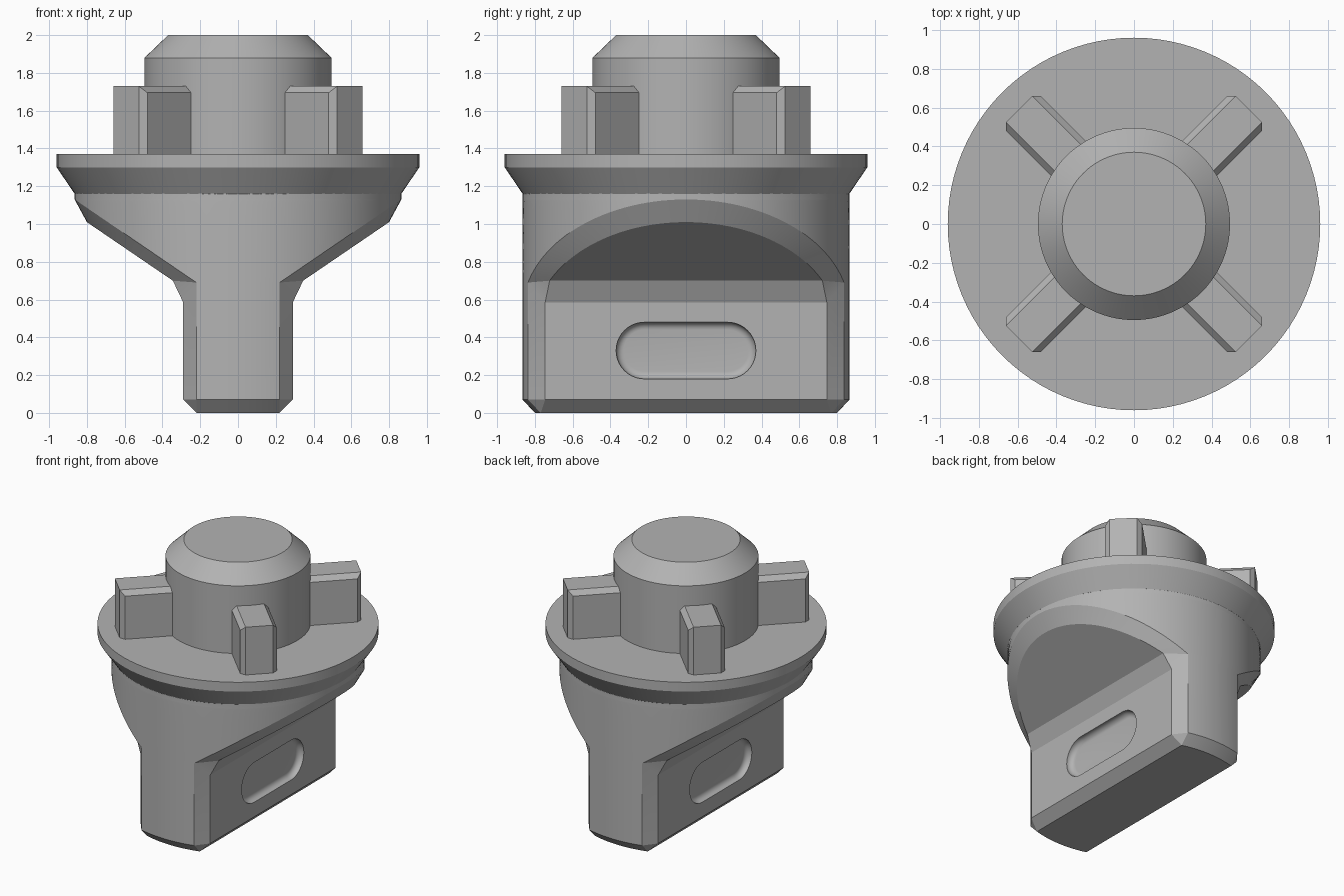
import bpy, bmesh
from math import sin, cos, pi, sqrt, atan2, radians

if "Cube" in bpy.data.objects:
    bpy.data.objects.remove(bpy.data.objects["Cube"])

GREY = (0.45, 0.45, 0.45, 1)
mat = bpy.data.materials.new("plain grey")
mat.use_nodes = True
mat.diffuse_color = GREY
mat.node_tree.nodes["Principled BSDF"].inputs["Base Color"].default_value = GREY


def loft(name, rings):
    """Skin a stack of equal-length rings and cap both ends."""
    bm = bmesh.new()
    rows = [[bm.verts.new(p) for p in ring] for ring in rings]
    n = len(rows[0])
    for lo, hi in zip(rows, rows[1:]):
        for i in range(n):
            j = (i + 1) % n
            bm.faces.new((lo[i], lo[j], hi[j], hi[i]))
    bm.faces.new(rows[0][::-1])
    bm.faces.new(rows[-1])
    bmesh.ops.remove_doubles(bm, verts=bm.verts, dist=1e-5)
    bmesh.ops.recalc_face_normals(bm, faces=bm.faces)
    mesh = bpy.data.meshes.new(name)
    bm.to_mesh(mesh)
    bm.free()
    obj = bpy.data.objects.new(name, mesh)
    bpy.context.collection.objects.link(obj)
    mesh.materials.append(mat)
    return obj


def activate(obj):
    bpy.ops.object.select_all(action="DESELECT")
    obj.select_set(True)
    bpy.context.view_layer.objects.active = obj


def smooth(obj):
    activate(obj)
    bpy.ops.object.shade_smooth_by_angle(angle=radians(22))


# Lower body: a cylinder narrowed to a flat blade, with chamfered edges
R, RB = 0.865, 0.80


def body_ring(px, pz, qx, qz, rb=RB, ra=R, n=40):
    b = sqrt(max(rb * rb - px * px, 0))
    th = atan2(sqrt(max(ra * ra - qx * qx, 0)), qx)
    half = [(px, -b, pz), (px, b, pz)]
    for i in range(n + 1):
        a = th + (pi - 2 * th) * i / n
        half.append((ra * cos(a), ra * sin(a), qz))
    return half + [(-x, -y, z) for x, y, z in half]


rings = [body_ring(0.22, 0, 0.22, 0, RB, RB),
         body_ring(0.29, 0.07, 0.22, 0.07),
         body_ring(0.29, 0.585, 0.22, 0.69),
         body_ring(0.345, 0.70, 0.22, 0.69)]
STEPS = 28
for k in range(1, STEPS + 1):
    t = sin(k / STEPS * pi / 2)
    rings.append(body_ring(0.345 + (RB - 0.345) * t, 0.70 + 0.31 * t,
                           0.22 + (R - 0.22) * t, 0.69 + 0.44 * t))
rings += [body_ring(R, z, R, z, R) for z in (1.13, 1.18)]
body = loft("blade_body", rings)


# Rounded slots pressed into both flat faces of the blade
def slot_ring(x, r, n=20):
    pts = []
    for side in (1, -1):
        for i in range(n + 1):
            a = -pi / 2 + pi * i / n
            pts.append((x, side * (0.22 + r * cos(a)), 0.33 + side * r * sin(a)))
    return pts


for side in (1, -1):
    levels = [slot_ring(side * 0.33, 0.15)]
    for k in range(7):
        a = k / 6 * pi / 2
        levels.append(slot_ring(side * (0.285 - 0.04 * sin(a)), 0.11 + 0.04 * cos(a)))
    cutter = loft("slot_cutter", levels)
    cutter.hide_render = True
    mod = body.modifiers.new("slot", "BOOLEAN")
    mod.operation = "DIFFERENCE"
    mod.solver = "EXACT"
    mod.object = cutter
    activate(body)
    bpy.ops.object.modifier_apply(modifier=mod.name)
    bpy.data.objects.remove(cutter)
smooth(body)


# Flange and hub: turned profiles
def turned(name, profile, n=96):
    obj = loft(name, [[(r * cos(2 * pi * i / n), r * sin(2 * pi * i / n), z)
                       for i in range(n)] for r, z in profile])
    smooth(obj)


turned("flange", [(R, 1.16), (0.96, 1.30), (0.96, 1.37)])
turned("hub", [(0.495, 1.35), (0.495, 1.88), (0.37, 2.0)])


# Four ribs around the hub, with chamfered ends and top edges
def rib_ring(z, w, shoulder):
    return [(0.35, -w, z), (shoulder, -w, z), (0.838, -0.095, z),
            (0.838, 0.095, z), (shoulder, w, z), (0.35, w, z)]


for k in range(4):
    top = rib_ring(1.73, 0.095, 0.838)
    mid = rib_ring(1.695, 0.127, 0.806)
    rib = loft("rib_%d" % (k + 1), [rib_ring(1.36, 0.127, 0.806), mid, top])
    rib.rotation_euler.z = pi / 4 + k * pi / 2
